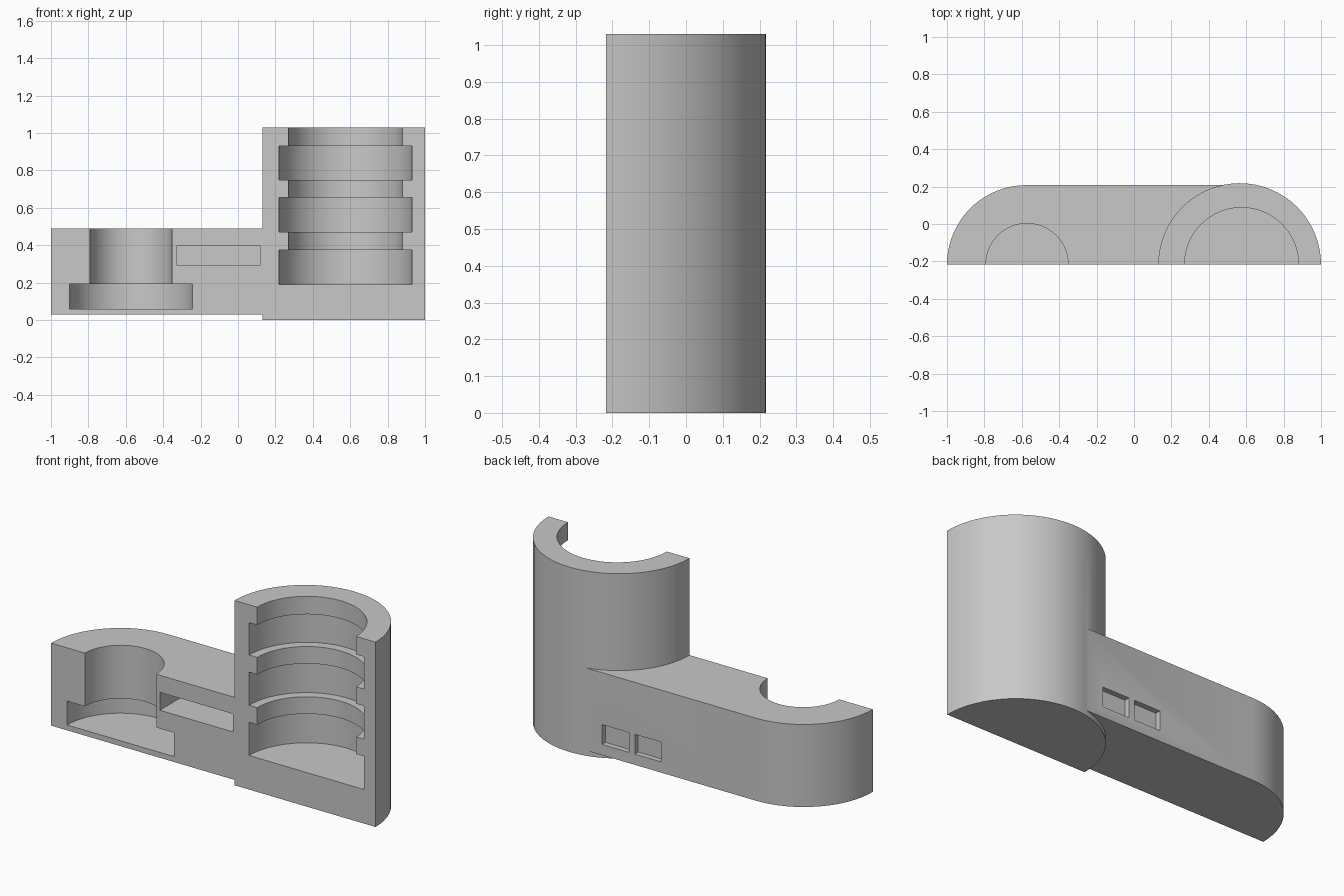
import bpy, bmesh, math

cube = bpy.data.objects.get("Cube")
if cube:
    bpy.data.objects.remove(cube, do_unlink=True)

AXIS_Y = -0.217          # section plane, passing through both bore axes
SEGMENTS = 64

grey = bpy.data.materials.new("light grey")
grey.use_nodes = True
colour = (0.58, 0.58, 0.58, 1)
grey.diffuse_color = colour
grey.node_tree.nodes["Principled BSDF"].inputs["Base Color"].default_value = colour


def make_object(name, bm):
    bmesh.ops.recalc_face_normals(bm, faces=bm.faces[:])
    mesh = bpy.data.meshes.new(name)
    bm.to_mesh(mesh)
    bm.free()
    mesh.materials.append(grey)
    obj = bpy.data.objects.new(name, mesh)
    bpy.context.collection.objects.link(obj)
    return obj


def lathe(name, x, profile):
    """Closed turned solid from (radius, z) steps, around a vertical axis."""
    bm = bmesh.new()
    angles = [2 * math.pi * i / SEGMENTS for i in range(SEGMENTS)]
    rings = [[bm.verts.new((x + r * math.cos(a), AXIS_Y + r * math.sin(a), z))
              for a in angles] for r, z in profile]
    for low, high in zip(rings, rings[1:]):
        for i in range(SEGMENTS):
            j = (i + 1) % SEGMENTS
            bm.faces.new((low[i], low[j], high[j], high[i]))
    bm.faces.new(rings[0])
    bm.faces.new(rings[-1])
    return make_object(name, bm)


def box(name, low, high):
    bm = bmesh.new()
    bmesh.ops.create_cube(bm, size=1)
    for v in bm.verts:
        v.co = [(a + b) / 2 + c * (b - a) for a, b, c in zip(low, high, v.co)]
    return make_object(name, bm)


def arm_block(name, x_left, x_right, r, z_low, z_high):
    """Straight bar with a round left end."""
    bm = bmesh.new()
    steps = SEGMENTS // 2
    outline = [(x_right, -r), (x_right, r)]
    for i in range(steps + 1):
        a = math.pi / 2 + math.pi * i / steps
        outline.append((x_left + r * math.cos(a), r * math.sin(a)))
    face = bm.faces.new([bm.verts.new((x, AXIS_Y + y, z_low)) for x, y in outline])
    top = bmesh.ops.extrude_face_region(bm, geom=[face])["geom"]
    moved = [v for v in top if isinstance(v, bmesh.types.BMVert)]
    bmesh.ops.translate(bm, verts=moved, vec=(0, 0, z_high - z_low))
    return make_object(name, bm)


def combine(target, tool, operation):
    mod = target.modifiers.new(tool.name, 'BOOLEAN')
    mod.operation = operation
    mod.solver = 'EXACT'
    mod.object = tool
    tool.hide_render = True
    bpy.ops.object.select_all(action='DESELECT')
    target.select_set(True)
    bpy.context.view_layer.objects.active = target
    bpy.ops.object.modifier_apply(modifier=mod.name)
    bpy.data.objects.remove(tool, do_unlink=True)


# Tall tower joined to the low arm
body = lathe("sectioned_housing", 0.565, [(0.435, 0), (0.435, 1.03)])
combine(body, arm_block("arm", -0.575, 0.52, 0.425, 0.03, 0.49), 'UNION')

# Tower bore with three wide grooves
narrow, wide = 0.305, 0.355
steps = []
for low, high, end in ((0.19, 0.375, 0.47), (0.47, 0.655, 0.75), (0.75, 0.93, 1.2)):
    steps += [(wide, low), (wide, high), (narrow, high), (narrow, end)]
combine(body, lathe("tower_bore", 0.575, steps), 'DIFFERENCE')

# Arm bore with a wide bottom chamber
chamber = [(0.33, 0.06), (0.33, 0.193), (0.22, 0.193), (0.22, 0.7)]
combine(body, lathe("arm_bore", -0.572, chamber), 'DIFFERENCE')

# Inner slot between the bores
combine(body, box("slot", (-0.33, -0.5, 0.295), (0.12, AXIS_Y + 0.225, 0.395)), 'DIFFERENCE')

# Two shallow windows in the back wall
for left, right in ((0.01, 0.17), (0.205, 0.372)):
    combine(body, box("window", (left, 0.178, 0.09), (right, 0.4, 0.2)), 'DIFFERENCE')

# Cut away the front half
combine(body, box("front_half", (-2, -2, -1), (2, AXIS_Y, 2)), 'DIFFERENCE')

bpy.ops.object.select_all(action='DESELECT')
body.select_set(True)
bpy.context.view_layer.objects.active = body
bpy.ops.object.shade_smooth_by_angle(angle=math.radians(30))
